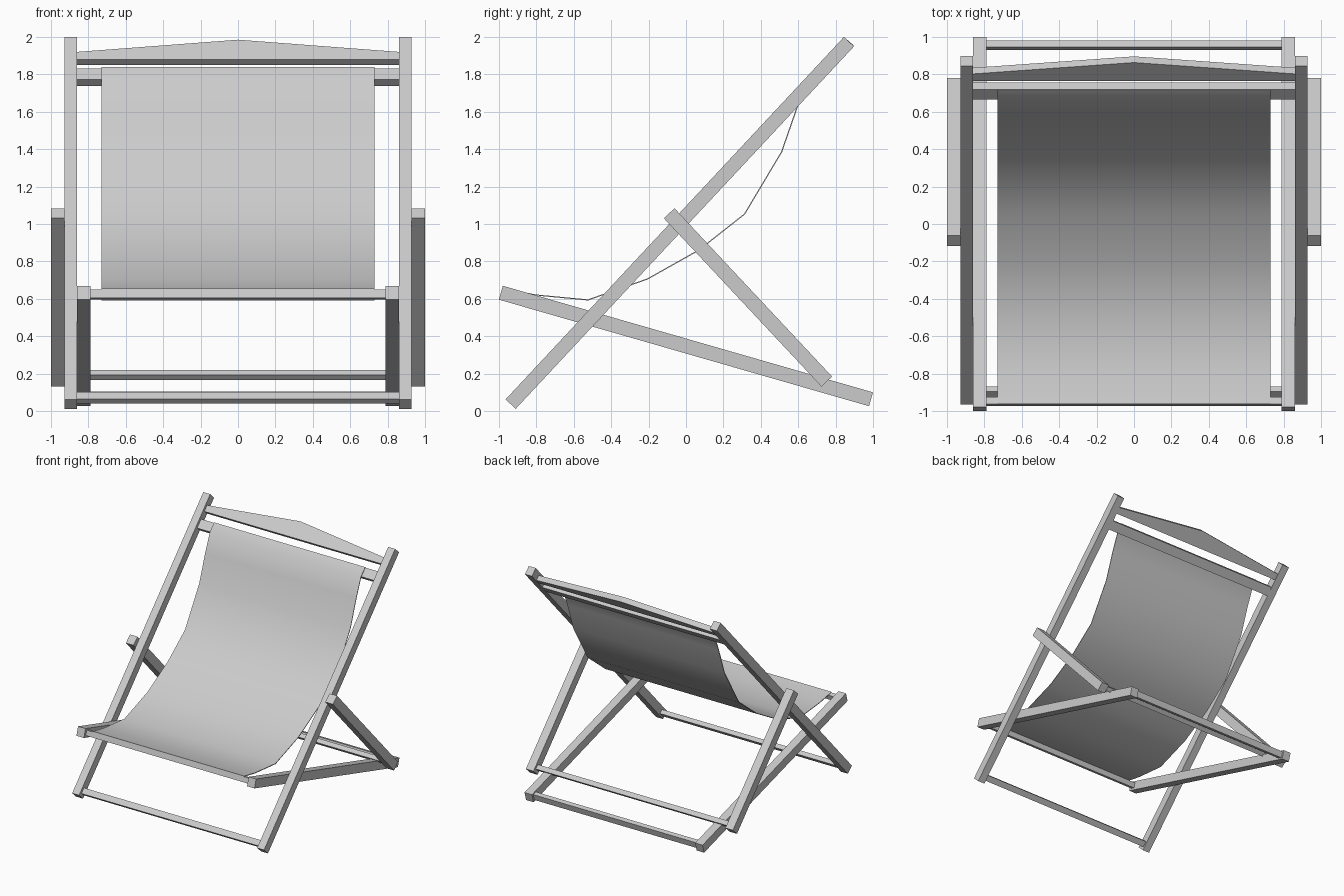
import bpy, bmesh, math
from mathutils import Vector

if "Cube" in bpy.data.objects:
    bpy.data.objects.remove(bpy.data.objects["Cube"])


def add_mesh(name, bm):
    bmesh.ops.recalc_face_normals(bm, faces=bm.faces)
    me = bpy.data.meshes.new(name)
    bm.to_mesh(me)
    bm.free()
    ob = bpy.data.objects.new(name, me)
    bpy.context.collection.objects.link(ob)
    return ob


def prism(name, profile, x0, x1):
    """Extrude a closed (y, z) profile from x0 to x1."""
    bm = bmesh.new()
    a = [bm.verts.new((x0, y, z)) for y, z in profile]
    b = [bm.verts.new((x1, y, z)) for y, z in profile]
    bm.faces.new(a)
    bm.faces.new(b)
    n = len(profile)
    for i in range(n):
        j = (i + 1) % n
        bm.faces.new((a[i], a[j], b[j], b[i]))
    return add_mesh(name, bm)


def rect(centre, direction, a, b):
    """Rectangle of length a along direction and b across it."""
    c, d = Vector(centre), Vector(direction).normalized()
    n = Vector((-d.y, d.x))
    return [c + d * (s * a / 2) + n * (t * b / 2)
            for s, t in ((-1, -1), (1, -1), (1, 1), (-1, 1))]


def rail_pair(name, p, q, width, x0, x1):
    p, q = Vector(p), Vector(q)
    prof = rect((p + q) / 2, q - p, (q - p).length, width)
    prism(name + "_right", prof, x0, x1)
    prism(name + "_left", prof, -x1, -x0)
    return (q - p).normalized()


# long rails: back frame, seat frame, support struts
back = rail_pair("back_rail", (-0.9375, 0.037), (0.8715, 1.975), 0.074, 0.86, 0.927)
seat = rail_pair("seat_rail", (-0.99, 0.6325), (0.989, 0.063), 0.077, 0.788, 0.86)
strut = rail_pair("support_strut", (-0.09, 1.0575), (0.7525, 0.1575), 0.078, 0.927, 1.0)

# crossbars: name, centre, direction, length along, thickness, half width
for name, c, d, a, b, w in (
    ("foot_bar", (-0.90, 0.07), back, 0.05, 0.037, 0.86),
    ("sling_top_bar", (0.71, 1.785), back, 0.08, 0.05, 0.86),
    ("sling_front_bar", (-0.95, 0.622), seat, 0.037, 0.045, 0.79),
    ("seat_rear_bar", (0.957, 0.073), seat, 0.037, 0.055, 0.79),
    ("strut_bar", (0.72, 0.192), strut, 0.04, 0.037, 0.927),
):
    prism(name, rect(c, d, a, b), -w, w)

# peaked head board, lying in the plane of the back frame
bm = bmesh.new()
base = Vector((0, 0.765, 1.88))
up = Vector((0, back.x, back.y))
rear = Vector((0, back.y, -back.x)) * 0.045
outline = ((-0.86, 0), (0, 0), (0.86, 0), (0.86, 0.055), (0, 0.144), (-0.86, 0.055))
face = bm.faces.new([bm.verts.new(base + up * h + Vector((x, 0, 0))) for x, h in outline])
ext = bmesh.ops.extrude_face_region(bm, geom=[face], use_keep_orig=True)
bmesh.ops.translate(bm, vec=rear, verts=[v for v in ext["geom"] if isinstance(v, bmesh.types.BMVert)])
add_mesh("head_board", bm)

# sagging fabric sling
path = ((-0.963, 0.652), (-0.926, 0.643), (-0.80, 0.62), (-0.524, 0.594),
        (-0.206, 0.706), (0.068, 0.86), (0.313, 1.053), (0.511, 1.385),
        (0.591, 1.615), (0.657, 1.777), (0.715, 1.837))
bm = bmesh.new()
rows = [[bm.verts.new((x, y, z)) for x in (-0.73, 0.73)] for y, z in path]
for r, s in zip(rows, rows[1:]):
    bm.faces.new((r[0], r[1], s[1], s[0]))
sling = add_mesh("fabric_sling", bm)
mod = sling.modifiers.new("thickness", "SOLIDIFY")
mod.thickness = 0.006
mod.offset = 0
bpy.context.view_layer.objects.active = sling
sling.select_set(True)
bpy.ops.object.modifier_apply(modifier="thickness")
bpy.ops.object.shade_smooth_by_angle(angle=math.radians(50))
